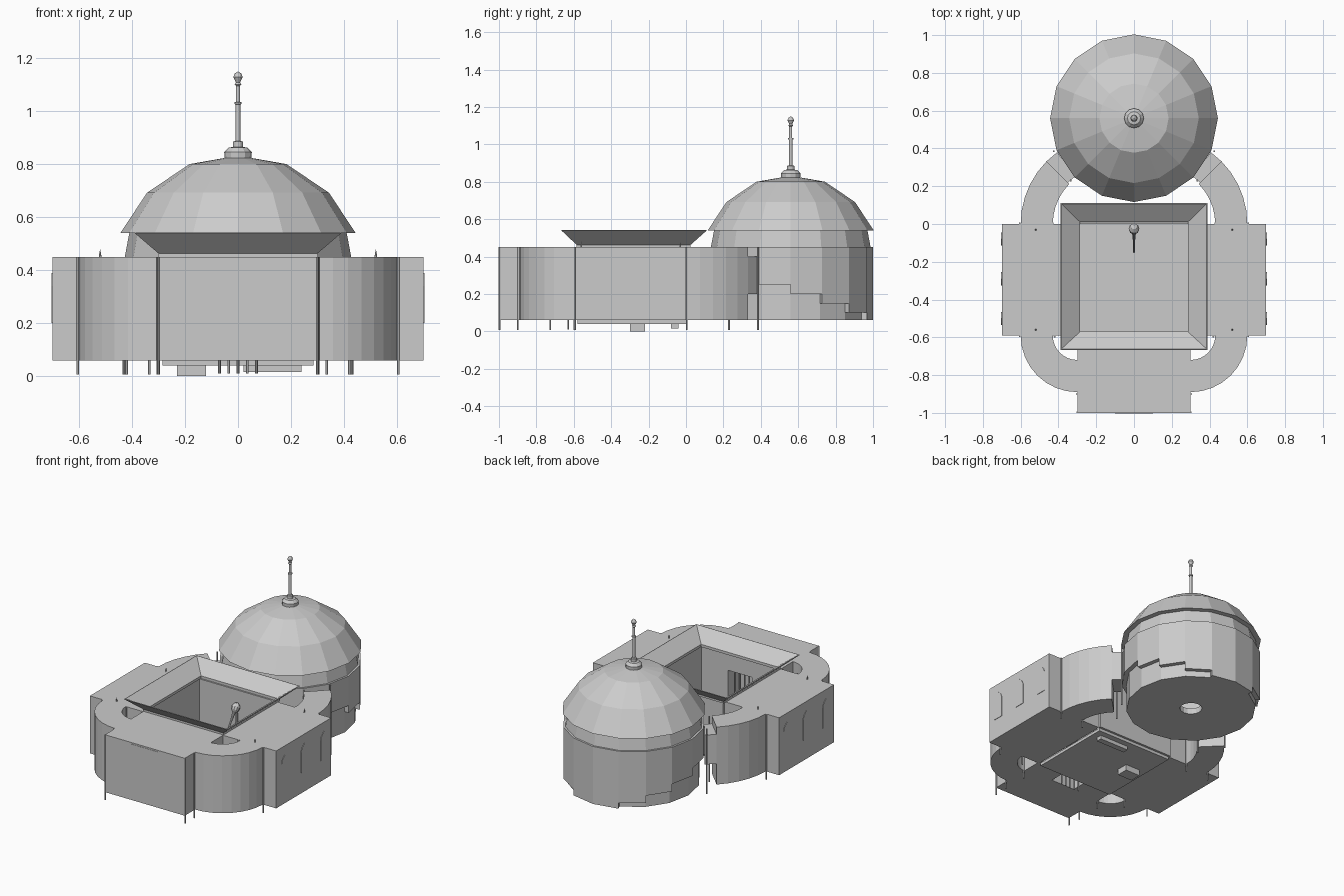
import bpy, bmesh, math
from mathutils import Vector

if "Cube" in bpy.data.objects:
    bpy.data.objects.remove(bpy.data.objects["Cube"])

stone = bpy.data.materials.new("light_grey_stone")
stone.diffuse_color = (0.6, 0.6, 0.6, 1)
stone.use_nodes = True
stone.node_tree.nodes["Principled BSDF"].inputs["Base Color"].default_value = stone.diffuse_color

def finish(name, bm):
    bmesh.ops.recalc_face_normals(bm, faces=bm.faces)
    me = bpy.data.meshes.new(name)
    bm.to_mesh(me)
    bm.free()
    me.materials.append(stone)
    ob = bpy.data.objects.new(name, me)
    bpy.context.collection.objects.link(ob)
    return ob

def prism(name, pts, axis, lo, hi):
    """Extrude a 2D outline along axis 'x' or 'z'."""
    bm = bmesh.new()
    def put(p, h):
        return bm.verts.new((h, p[0], p[1]) if axis == 'x' else (p[0], p[1], h))
    a = [put(p, lo) for p in pts]
    b = [put(p, hi) for p in pts]
    n = len(pts)
    bm.faces.new(a)
    bm.faces.new(b)
    for i in range(n):
        bm.faces.new((a[i], a[(i + 1) % n], b[(i + 1) % n], b[i]))
    return finish(name, bm)

def box(name, x0, x1, y0, y1, z0, z1):
    return prism(name, [(x0, y0), (x1, y0), (x1, y1), (x0, y1)], 'z', z0, z1)

def sector(name, s, cx, cy, r0, r1, a0, a1, z0, z1, n):
    """Curved wall piece; s = -1 mirrors it to the left side."""
    ang = [math.radians(a0 + (a1 - a0) * i / n) for i in range(n + 1)]
    pts = [(s * (cx + r1 * math.cos(a)), cy + r1 * math.sin(a)) for a in ang]
    pts += [(s * (cx + r0 * math.cos(a)), cy + r0 * math.sin(a)) for a in reversed(ang)]
    return prism(name, pts, 'z', z0, z1)

def lathe(name, prof, cx, cy, n, loop=False):
    bm = bmesh.new()
    rings = []
    for r, z in prof:
        if r == 0:
            rings.append([bm.verts.new((cx, cy, z))] * n)
        else:
            rings.append([bm.verts.new((cx + r * math.cos(2 * math.pi * i / n),
                                        cy + r * math.sin(2 * math.pi * i / n), z)) for i in range(n)])
    pairs = list(zip(rings, rings[1:])) + ([(rings[-1], rings[0])] if loop else [])
    for a, b in pairs:
        for i in range(n):
            j = (i + 1) % n
            vs = list(dict.fromkeys((a[i], a[j], b[j], b[i])))
            if len(vs) > 2:
                bm.faces.new(vs)
    return finish(name, bm)

Z0, Z1 = 0.06, 0.45

# front hall with a barred recess opening to the court
box("front_hall", -0.30, 0.30, -1.0, -0.70, Z0, Z1)
for s in (-1, 1):
    x0, x1 = sorted((s * 0.09, s * 0.30))
    box("court_front_wall", x0, x1, -0.70, -0.58, Z0, Z1)
box("court_front_lintel", -0.09, 0.09, -0.70, -0.58, 0.34, Z1)
for x in (-0.07, -0.035, 0, 0.035, 0.07):
    lathe("grille_bar", [(0, 0.01), (0.005, 0.01), (0.005, 0.34), (0, 0.34)], x, -0.63, 6)
box("front_plaque", -0.10, 0.10, -1.002, -1.0, 0.42, 0.44)

for s in (-1, 1):
    # side wings, curved galleries
    x0, x1 = sorted((s * 0.29, s * 0.70))
    box("side_wing", x0, x1, -0.59, 0.0, Z0, Z1)
    sector("front_gallery", s, 0.30, -0.59, 0.13, 0.30, -90, 0, Z0, Z1, 8)
    sector("rear_gallery", s, 0.13, 0.0, 0.30, 0.47, 0, 45, Z0, Z1, 5)
    sector("gallery_link", s, 0.13, 0.0, 0.31, 0.47, 45, 54, 0.20, 0.40, 1)
    # pointed arch windows
    for y in (-0.08, -0.29, -0.50):
        pts = [(y - 0.035, 0.20), (y + 0.035, 0.20), (y + 0.035, 0.34), (y + 0.025, 0.365),
               (y, 0.39), (y - 0.025, 0.365), (y - 0.035, 0.34)]
        lo, hi = sorted((s * 0.698, s * 0.703))
        prism("arch_window", pts, 'x', lo, hi)
    # slim corner posts reaching below the walls
    for x, y in ((0.605, 0.003), (0.605, -0.593), (0.302, -0.90), (0.43, 0.003), (0.42, -0.597),
                 (0.303, -0.725), (0.335, 0.23), (0.425, 0.385), (0.30, -0.997)):
        lathe("corner_post", [(0, 0.007), (0.005, 0.007), (0.005, Z1), (0, Z1)], s * x, y, 6)
    # roof spikes
    for y in (-0.03, -0.56):
        lathe("roof_spike", [(0.005, Z1), (0.003, 0.465), (0, 0.48)], s * 0.52, y, 6)
    # outer drum shell with a stepped lower edge
    for a, z in ((0, 0.20), (22.5, 0.15), (45, 0.10), (67.5, Z0)):
        sector("drum_shell_step", s, 0, 0.56, 0.405, 0.44, a, a + 22.5, z, Z1, 1)
    sector("drum_shell_front", s, 0, 0.56, 0.405, 0.44, -90, 0, 0.25, Z1, 4)

# court
box("court_back_wall", -0.29, 0.29, 0.0, 0.015, Z0, Z1)
box("court_floor", -0.285, 0.285, -0.58, 0.0, 0.04, 0.06)
box("court_mat", -0.05, 0.05, -0.57, -0.33, 0.06, 0.066)
box("floor_block", -0.23, -0.12, -0.30, -0.22, 0.0, 0.04)
box("floor_beam", 0.02, 0.24, -0.08, -0.04, 0.015, 0.04)

# flared canopy around the court
bm = bmesh.new()
def rect(h, y0, y1, z):
    return [bm.verts.new(p) for p in ((-h, y0, z), (h, y0, z), (h, y1, z), (-h, y1, z))]
loops = [rect(0.285, -0.57, 0.01, 0.45), rect(0.30, -0.585, 0.025, 0.45),
         rect(0.30, -0.585, 0.025, 0.463), rect(0.39, -0.667, 0.112, 0.54),
         rect(0.385, -0.662, 0.107, 0.542), rect(0.285, -0.57, 0.01, 0.468)]
for a, b in zip(loops, loops[1:] + loops[:1]):
    for i in range(4):
        bm.faces.new((a[i], a[(i + 1) % 4], b[(i + 1) % 4], b[i]))
finish("flared_canopy", bm)

# leaning club-shaped ornament in the court
orn = lathe("leaning_ornament", [(0, 0), (0.004, 0), (0.007, 0.14), (0.011, 0.19), (0.025, 0.205),
                                 (0.028, 0.225), (0.018, 0.245), (0, 0.255)], 0, 0, 10)
orn.location = (0, -0.15, 0.16)
orn.rotation_euler = Vector((0, 0.13, 0.19)).to_track_quat('Z', 'Y').to_euler()
lathe("ornament_stand", [(0, 0.06), (0.012, 0.06), (0.006, 0.36), (0, 0.36)], 0, -0.015, 8)

# drum core with a round hole in the floor
lathe("drum_core", [(0.07, Z0), (0.41, Z0), (0.41, Z1), (0.37, Z1), (0.37, 0.10), (0.07, 0.10)],
      0, 0.56, 16, True)
lathe("drum_band", [(0.427, Z1), (0.41, 0.54), (0.37, 0.54), (0.37, Z1)], 0, 0.56, 16, True)

# faceted dome
lathe("dome", [(0.40, 0.54), (0.444, 0.54), (0.343, 0.692), (0.183, 0.80), (0.0, 0.832),
               (0, 0.815), (0.17, 0.785), (0.325, 0.68)], 0, 0.56, 16, True)

# finial mast
lathe("finial", [(0.05, 0.81), (0.052, 0.845), (0.035, 0.862), (0.019, 0.865), (0.019, 0.885),
                 (0.009, 0.887), (0.009, 1.025), (0.014, 1.027), (0.014, 1.033), (0.008, 1.035),
                 (0.008, 1.095), (0.013, 1.10), (0.008, 1.108), (0.018, 1.128), (0.012, 1.142),
                 (0, 1.15)], 0, 0.56, 12)
